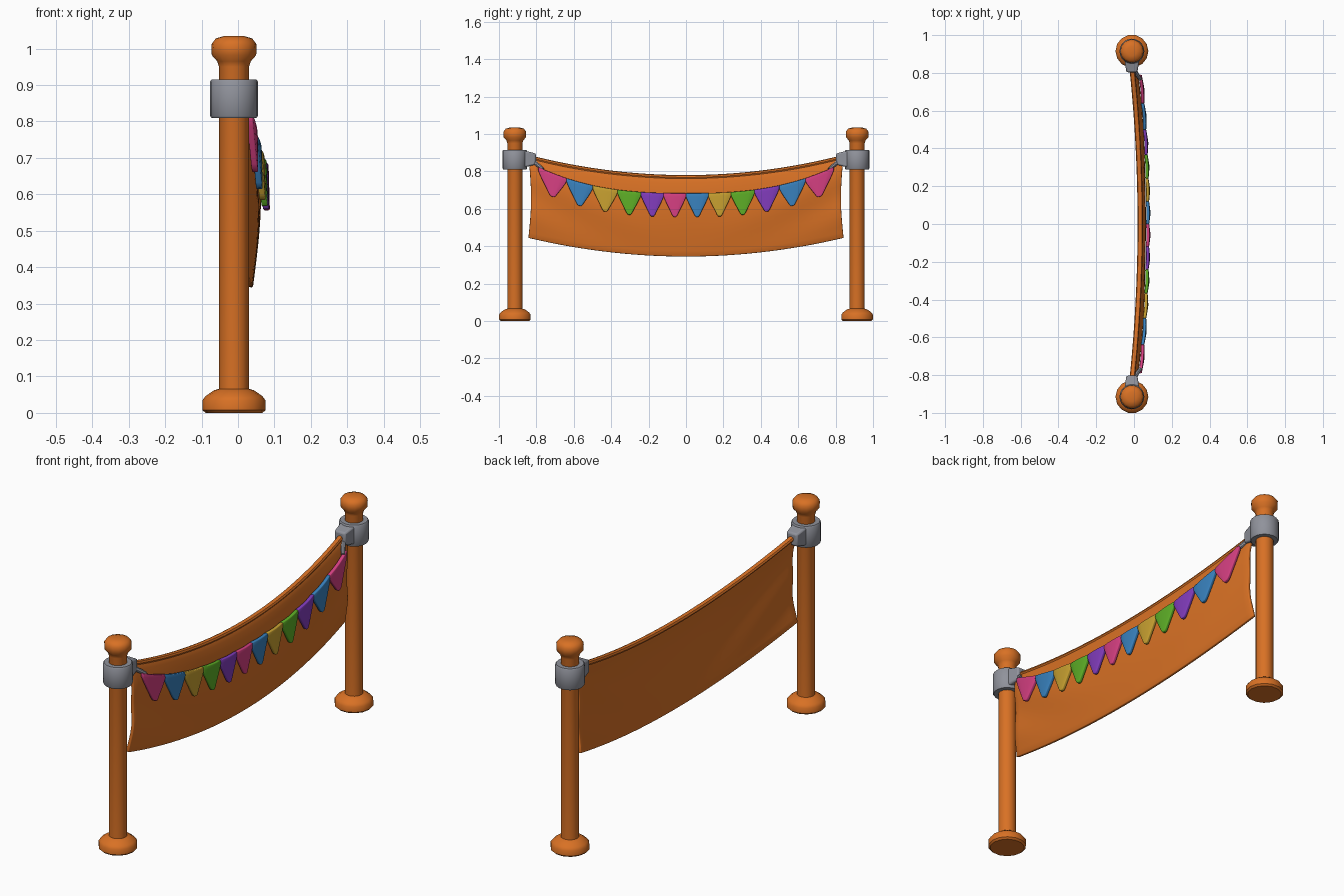
import bpy, bmesh, math
from mathutils import Vector

if "Cube" in bpy.data.objects:
    bpy.data.objects.remove(bpy.data.objects["Cube"])

def mat(name, c):
    m = bpy.data.materials.new(name)
    m.diffuse_color = (*c, 1)
    m.use_nodes = True
    m.node_tree.nodes["Principled BSDF"].inputs["Base Color"].default_value = m.diffuse_color
    return m

ORANGE = mat("orange", (0.69, 0.165, 0.018))
GREY = mat("grey", (0.28, 0.29, 0.33))
PINK = mat("pink", (0.66, 0.05, 0.22))
BLUE = mat("blue", (0.04, 0.22, 0.51))
YELLOW = mat("yellow", (0.57, 0.35, 0.03))
GREEN = mat("green", (0.11, 0.42, 0.02))
PURPLE = mat("purple", (0.22, 0.045, 0.5))

PX, PY = -0.011, 0.915   # post centre

def finish(name, bm, mats, angle=40, thick=0, bevel=0):
    bmesh.ops.recalc_face_normals(bm, faces=bm.faces)
    me = bpy.data.meshes.new(name)
    bm.to_mesh(me)
    bm.free()
    ob = bpy.data.objects.new(name, me)
    bpy.context.collection.objects.link(ob)
    for m in mats:
        me.materials.append(m)
    if thick:
        s = ob.modifiers.new("thickness", 'SOLIDIFY')
        s.thickness, s.offset = thick, 0
    if bevel:
        b = ob.modifiers.new("bevel", 'BEVEL')
        b.width, b.segments, b.limit_method = bevel, 2, 'ANGLE'
        b.angle_limit = math.radians(50)
    bpy.ops.object.select_all(action='DESELECT')
    ob.select_set(True)
    bpy.context.view_layer.objects.active = ob
    bpy.ops.object.shade_smooth_by_angle(angle=math.radians(angle))
    return ob

def lathe(bm, profile, x, y, n):
    rings = [[bm.verts.new((x + r * math.cos(2 * math.pi * i / n),
                            y + r * math.sin(2 * math.pi * i / n), z)) for i in range(n)]
             for r, z in profile]
    for a, b in zip(rings, rings[1:]):
        for i in range(n):
            j = (i + 1) % n
            bm.faces.new((a[i], a[j], b[j], b[i]))
    bm.faces.new(rings[0][::-1])
    bm.faces.new(rings[-1])

def grid(bm, rows, mi=0):
    vs = [[bm.verts.new(p) for p in r] for r in rows]
    for a, b in zip(vs, vs[1:]):
        for i in range(len(a) - 1):
            bm.faces.new((a[i], a[i + 1], b[i + 1], b[i])).material_index = mi

POST = [(0.078, 0), (0.087, 0.008), (0.087, 0.034), (0.078, 0.046), (0.055, 0.062),
        (0.041, 0.066), (0.041, 0.95), (0.046, 0.965), (0.061, 0.982), (0.062, 1.012),
        (0.05, 1.028), (0.025, 1.035)]
CLAMP = [(0.062, 0.81), (0.066, 0.816), (0.066, 0.909), (0.062, 0.915)]

for side, label in ((-1, "left"), (1, "right")):
    # post with foot and knob
    bm = bmesh.new()
    lathe(bm, POST, PX, side * PY, 14)
    finish(label + "_post", bm, [ORANGE])

    # clamp ring
    bm = bmesh.new()
    lathe(bm, CLAMP, PX, side * PY, 20)
    finish(label + "_clamp", bm, [GREY])

    # tapered clamp tab holding the cloth
    bm = bmesh.new()
    bmesh.ops.create_cube(bm, size=1)
    for v in bm.verts:
        inner = v.co.y < 0
        w, h = (0.029, 0.03) if inner else (0.04, 0.047)
        v.co = Vector((PX + w * (1 if v.co.x > 0 else -1),
                       side * (0.803 if inner else 0.875),
                       0.866 + h * (1 if v.co.z > 0 else -1)))
    finish(label + "_clamp_tab", bm, [GREY], bevel=0.008)

    # short cord from clamp to bunting
    a, b = Vector((0.0, side * 0.815, 0.852)), Vector((0.034, side * 0.765, 0.812))
    bm = bmesh.new()
    bmesh.ops.create_cone(bm, cap_ends=True, segments=8, radius1=0.013, radius2=0.009,
                          depth=(b - a).length)
    bm.transform((b - a).to_track_quat('Z', 'Y').to_matrix().to_4x4())
    bmesh.ops.translate(bm, verts=bm.verts, vec=(a + b) / 2)
    finish(label + "_cord", bm, [GREY])

# hanging banner cloth
def bow(y):
    return -0.012 + 0.045 * (1 - (y / 0.84) ** 2)

def cloth(u, t):
    y = u * (0.842 - 0.014 * math.sin(math.pi * t))
    top, bot = 0.77 + 0.105 * u * u, 0.345 + 0.1 * u * u
    fold = 0.007 * abs(u) ** 1.5 * math.sin(9 * t + 7 * abs(u)) * math.sin(math.pi * t)
    x = bow(y) + 0.022 * math.sin(math.pi * t ** 0.8) + fold
    return (x, y, top + (bot - top) * t)

bm = bmesh.new()
grid(bm, [[cloth(i / 24 - 1, j / 14) for i in range(49)] for j in range(15)])
finish("banner", bm, [ORANGE], thick=0.016, bevel=0.004)

# rolled hem along the top edge of the banner
bm = bmesh.new()
rows = []
for k in range(9):
    a = 2 * math.pi * k / 8
    rows.append([(bow(u * 0.83) + 0.014 * math.cos(a), u * 0.83,
                  0.768 + 0.105 * u * u + 0.012 * math.sin(a))
                 for u in (i / 20 - 1 for i in range(41))])
grid(bm, rows)
bmesh.ops.remove_doubles(bm, verts=bm.verts, dist=1e-5)
finish("banner_hem", bm, [ORANGE])

# bunting: twelve touching pennants along a sagging line
COLOURS = [PINK, BLUE, YELLOW, GREEN, PURPLE]
ORDER = [0, 1, 2, 3, 4, 0, 1, 2, 3, 4, 1, 0]
SHAPE = [(0, 1), (0.018, 1), (0.034, 0.9), (0.06, 0.7), (0.09, 0.45), (0.115, 0.25), (0.127, 0.12)]

def edge(k):
    return 0.119 * k + 0.00035 * k ** 3

bm = bmesh.new()
for n, mi in enumerate(ORDER):
    y0, y1 = edge(n - 6), edge(n - 5)
    c, h = (y0 + y1) / 2, (y1 - y0) / 2
    rows = []
    for d, w in SHAPE:
        row = []
        for s in (-1, -0.5, 0, 0.5, 1):
            y = c + h * w * s
            z = 0.683 + 0.145 * (abs(y) / 0.8) ** 2.6 - d
            x = bow(y) + 0.038 + 0.06 * d + 0.004 * (1 - s * s) * w
            row.append((x, y, z))
        rows.append(row)
    grid(bm, rows, mi)
finish("bunting", bm, COLOURS, thick=0.017, bevel=0.004)
